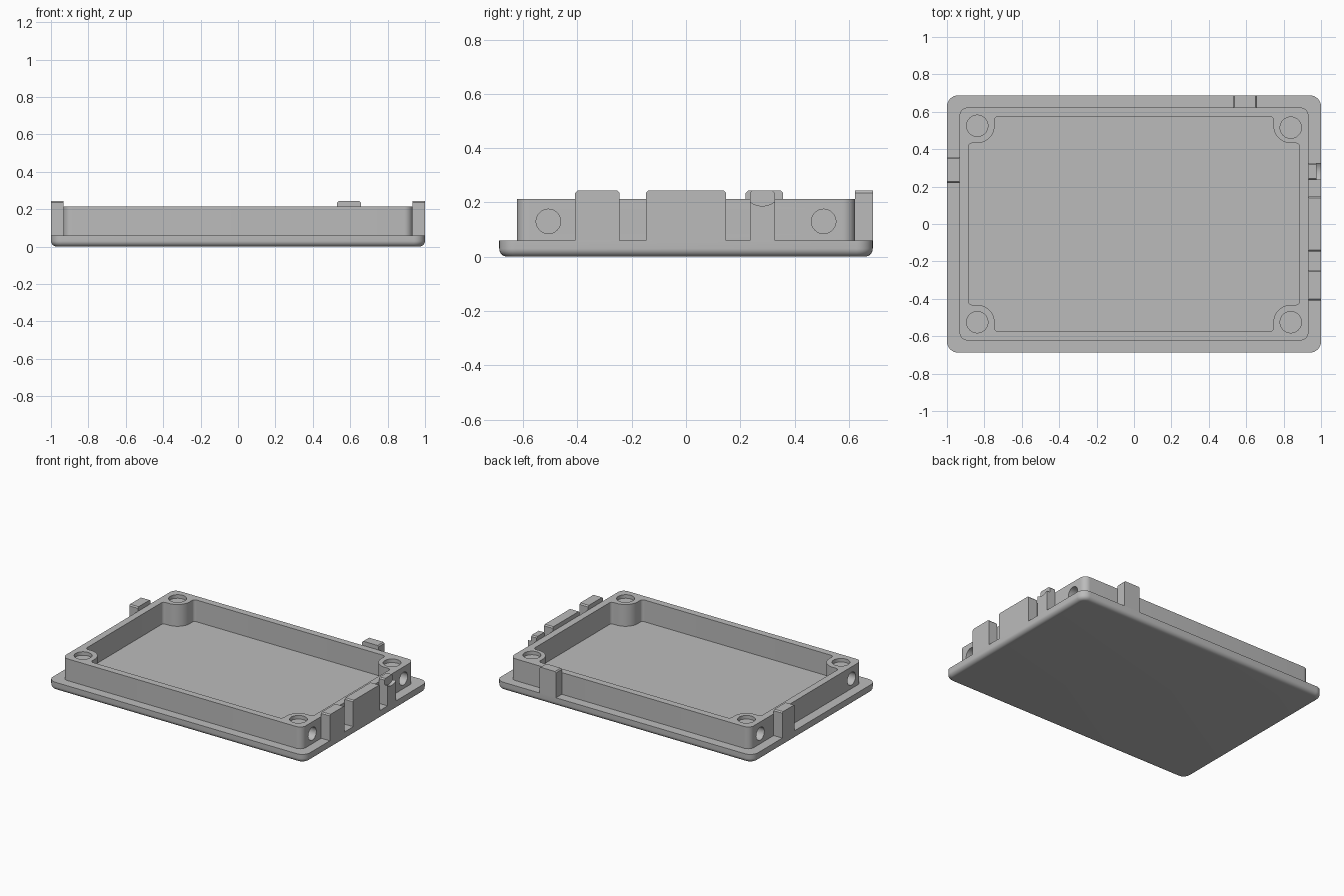
import bpy, bmesh, math
from mathutils import Matrix, Vector

cube = bpy.data.objects.get("Cube")
if cube:
    bpy.data.objects.remove(cube, do_unlink=True)

GREY = (0.5, 0.5, 0.5, 1)
grey = bpy.data.materials.new("plain_grey")
grey.use_nodes = True
grey.diffuse_color = GREY
grey.node_tree.nodes["Principled BSDF"].inputs["Base Color"].default_value = GREY

PLATE_X, PLATE_Y, PLATE_TOP = 1.0, 0.688, 0.06
WALL_X, WALL_Y, WALL_TOP = 0.933, 0.623, 0.213
TAB_TOP, CHAMFER = 0.243, 0.008


def arc(cx, cy, r, start, end, steps=8):
    angles = [math.radians(start + (end - start) * i / steps) for i in range(steps + 1)]
    return [(cx + r * math.cos(a), cy + r * math.sin(a)) for a in angles]


def four_corners(corner):
    """Mirror one +x +y corner path into a closed loop."""
    back = corner[::-1]
    return (corner + [(-x, y) for x, y in back]
            + [(-x, -y) for x, y in corner] + [(x, -y) for x, y in back])


def rounded_rect(hx, hy, r):
    return four_corners(arc(hx - r, hy - r, r, 0, 90))


def finish(name, bm):
    bmesh.ops.recalc_face_normals(bm, faces=bm.faces)
    mesh = bpy.data.meshes.new(name)
    bm.to_mesh(mesh)
    bm.free()
    mesh.materials.append(grey)
    ob = bpy.data.objects.new(name, mesh)
    bpy.context.collection.objects.link(ob)
    return ob


def loft(name, rings):
    """Join (loop, z) rings into a capped solid."""
    bm = bmesh.new()
    rows = [[bm.verts.new((x, y, z)) for x, y in loop] for loop, z in rings]
    for low, high in zip(rows, rows[1:]):
        for i in range(len(low)):
            j = (i + 1) % len(low)
            bm.faces.new((low[i], low[j], high[j], high[i]))
    bm.faces.new(rows[0][::-1])
    bm.faces.new(rows[-1])
    return finish(name, bm)


def cylinder(name, centre, r, length, axis="Z", sides=48):
    bm = bmesh.new()
    turn = Matrix.Rotation(math.pi / 2, 4, "Y") if axis == "X" else Matrix()
    bmesh.ops.create_cone(bm, cap_ends=True, segments=sides, radius1=r, radius2=r,
                          depth=length, matrix=Matrix.Translation(Vector(centre)) @ turn)
    return finish(name, bm)


def activate(ob):
    bpy.ops.object.select_all(action="DESELECT")
    ob.select_set(True)
    bpy.context.view_layer.objects.active = ob


def cut(ob, cutter):
    cutter.hide_render = True
    mod = ob.modifiers.new("cut", "BOOLEAN")
    mod.operation, mod.solver, mod.object = "DIFFERENCE", "EXACT", cutter
    activate(ob)
    bpy.ops.object.modifier_apply(modifier=mod.name)
    bpy.data.objects.remove(cutter, do_unlink=True)


def smooth(ob):
    activate(ob)
    bpy.ops.object.shade_smooth_by_angle(angle=math.radians(30))


# Base plate with a rounded lower edge
CORNER, FILLET = 0.06, 0.03
rings = []
for u, v in arc(0, 0, FILLET, -90, 0):
    inset = FILLET - u
    rings.append((rounded_rect(PLATE_X - inset, PLATE_Y - inset, CORNER - inset), FILLET + v))
rings.append((rounded_rect(PLATE_X, PLATE_Y, CORNER), PLATE_TOP))
smooth(loft("base_plate", rings))

# Raised wall, hollowed around the four corner bosses
outline = rounded_rect(WALL_X, WALL_Y, 0.045)
wall = loft("wall", [(outline, PLATE_TOP), (outline, WALL_TOP)])
corner = (arc(0.865, 0.412, 0.02, 0, 90) + arc(0.84, 0.527, 0.095, 270, 180, 12)
          + arc(0.725, 0.555, 0.02, 0, 90))
cavity = four_corners(corner)
cut(wall, loft("cavity_cutter", [(cavity, 0), (cavity, 0.4)]))

# Round sockets in the boss tops and in the end faces
for sx in (-1, 1):
    for sy in (-1, 1):
        y = 0.515 if (sx, sy) == (1, 1) else sy * 0.525
        cut(wall, cylinder("top_socket_cutter", (sx * 0.838, y, WALL_TOP), 0.057, 0.05))
        cut(wall, cylinder("end_socket_cutter", (sx * WALL_X, sy * 0.507, 0.13), 0.045, 0.14, "X"))
smooth(wall)


# Locating tabs standing on the rim, flush with the plate edge
def tab(name, side, start, end):
    def footprint(trim):
        a, b = start + trim, end - trim
        if side == "back":
            return [(a, WALL_Y), (b, WALL_Y), (b, PLATE_Y), (a, PLATE_Y)]
        s = 1 if side == "left" else -1
        return [(s * WALL_X, a), (s * PLATE_X, a), (s * PLATE_X, b), (s * WALL_X, b)]
    return loft(name, [(footprint(0), PLATE_TOP), (footprint(0), TAB_TOP - CHAMFER),
                       (footprint(CHAMFER), TAB_TOP)])


tab("left_front_tab", "left", -0.408, -0.245)
tab("left_middle_tab", "left", -0.148, 0.148)
notched = tab("left_notched_tab", "left", 0.235, 0.327)
tab("right_tab", "right", 0.22, 0.358)
tab("back_tab", "back", 0.53, 0.658)

# Curved step in the outer half of the narrow tab
cut(notched, cylinder("notch_cutter", (1.025, 0.281, 0.262), 0.075, 0.1, "X"))
smooth(notched)
